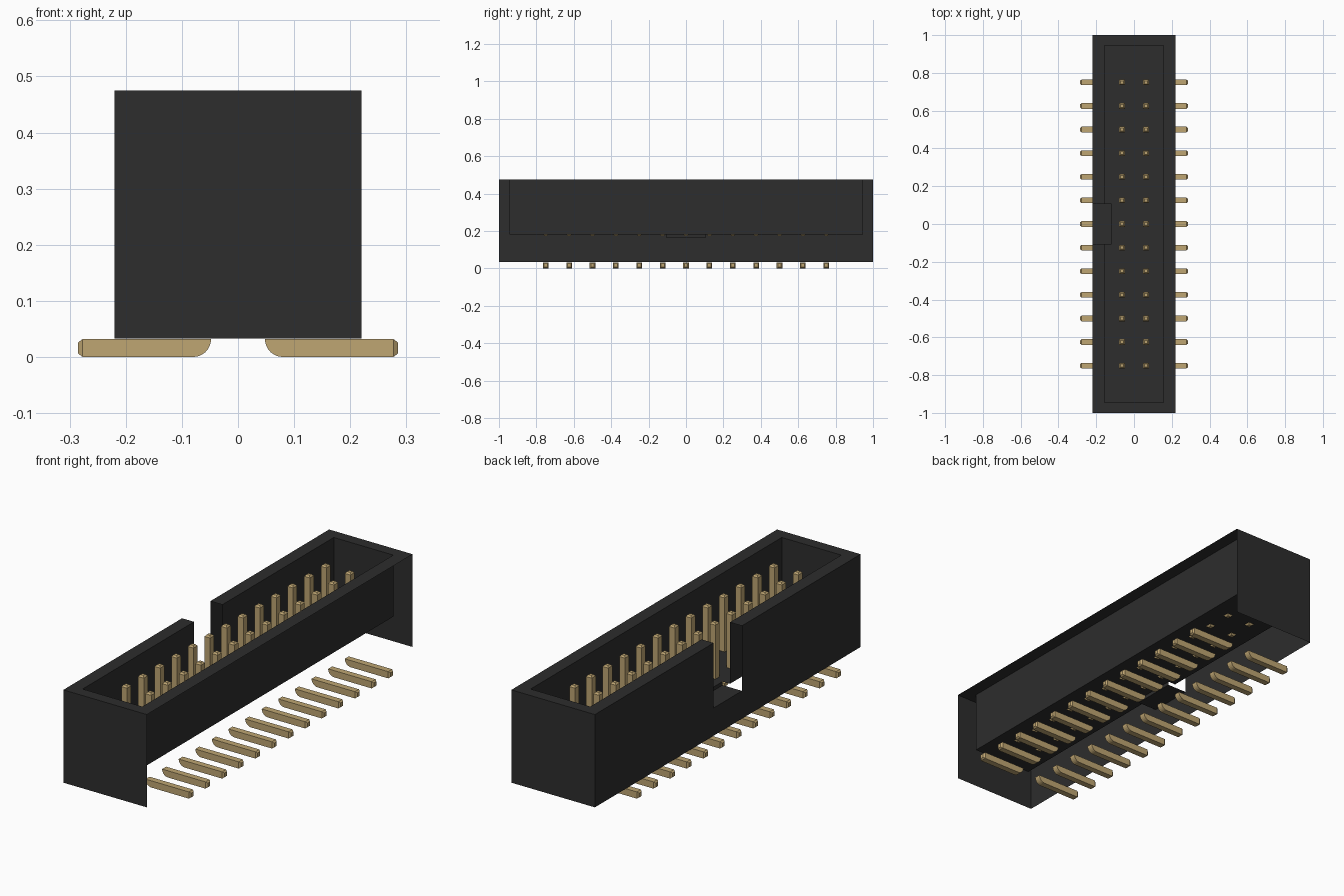
import bpy, bmesh, math
from mathutils import Vector

if "Cube" in bpy.data.objects:
    bpy.data.objects.remove(bpy.data.objects["Cube"], do_unlink=True)


def material(name, rgb, rough):
    m = bpy.data.materials.new(name)
    m.use_nodes = True
    m.diffuse_color = (*rgb, 1)
    bsdf = m.node_tree.nodes["Principled BSDF"]
    bsdf.inputs["Base Color"].default_value = (*rgb, 1)
    bsdf.inputs["Roughness"].default_value = rough
    return m


black = material("black plastic", (0.026, 0.026, 0.026), 0.7)
gold = material("gold metal", (0.52, 0.38, 0.17), 0.5)


def finish(bm, name, mat):
    bmesh.ops.remove_doubles(bm, verts=bm.verts, dist=1e-5)
    mesh = bpy.data.meshes.new(name)
    bm.to_mesh(mesh)
    bm.free()
    mesh.materials.append(mat)
    obj = bpy.data.objects.new(name, mesh)
    bpy.context.collection.objects.link(obj)
    return obj


def sheet(bm, axis, pos, a, b, sign):
    """Flat rectangle across an axis, facing the given sign."""
    corners = [(a[0], b[0]), (a[1], b[0]), (a[1], b[1]), (a[0], b[1])]
    pts = []
    for p in corners:
        co = list(p)
        co.insert(axis, pos)
        pts.append(Vector(co))
    f = bm.faces.new([bm.verts.new(p) for p in pts])
    f.normal_update()
    if f.normal[axis] * sign < 0:
        f.normal_flip()


# Housing: an open sheet shell with a pocket and a key notch in one long wall
X, Y, TOP, BASE = 0.22, 1.0, 0.475, 0.033
IX, IY, FLOOR = 0.157, 0.945, 0.182
NX, NY, NZ = -0.118, 0.107, 0.165

bm = bmesh.new()
for s in (-1, 1):
    ends = sorted((s * NY, s * Y))
    inner = sorted((s * NY, s * IY))
    sheet(bm, 1, s * Y, (-X, X), (BASE, TOP), s)             # outer end
    sheet(bm, 1, s * IY, (-IX, IX), (FLOOR, TOP), -s)        # inner end
    sheet(bm, 2, TOP, (-IX, IX), sorted((s * IY, s * Y)), 1)  # end rim
    sheet(bm, 0, -X, ends, (BASE, TOP), -1)                  # notched wall
    sheet(bm, 0, -IX, inner, (FLOOR, TOP), 1)
    sheet(bm, 2, TOP, (-X, -IX), ends, 1)
    sheet(bm, 2, FLOOR, (-IX, NX), inner, 1)
sheet(bm, 0, -X, (-NY, NY), (BASE, NZ), -1)   # wall under notch
sheet(bm, 2, NZ, (-X, NX), (-NY, NY), 1)      # notch floor
sheet(bm, 0, NX, (-NY, NY), (NZ, FLOOR), -1)  # notch step
sheet(bm, 2, FLOOR, (NX, IX), (-IY, IY), 1)   # pocket floor
sheet(bm, 0, IX, (-IY, IY), (FLOOR, TOP), -1)  # plain wall
sheet(bm, 2, TOP, (IX, X), (-Y, Y), 1)
finish(bm, "housing", black)


def loft(bm, rings):
    """Closed solid through rings of equal length."""
    loops = [[bm.verts.new(p) for p in ring] for ring in rings]
    n = len(loops[0])
    for lo, hi in zip(loops, loops[1:]):
        for i in range(n):
            j = (i + 1) % n
            bm.faces.new((lo[i], lo[j], hi[j], hi[i]))
    bm.faces.new(loops[0][::-1])
    bm.faces.new(loops[-1])


# Contact post: square bar with tapered tips
def post(bm, x, y):
    w, t = 0.015, 0.008
    rings = []
    for z, r in ((FLOOR - t, t), (FLOOR, w), (0.439, w), (0.447, t)):
        rings.append([(x + a * r, y + b * r, z)
                      for a, b in ((-1, -1), (1, -1), (1, 1), (-1, 1))])
    loft(bm, rings)


# Solder foot: flat bar, rounded under its inner end, tapered outer end
def foot(bm, side, y):
    w, h, x0, x1, c = 0.015, BASE - 0.001, 0.048, 0.285, 0.008
    rings = []
    for k in range(7):
        a = math.radians(5 + 85 * k / 6)
        rings.append((x0 + h * (1 - math.cos(a)), h * (1 - math.sin(a)), h, w))
    rings += [(x1 - c, 0, h, w), (x1, 0.006, h - 0.006, w - 0.006)]
    loft(bm, [[(side * x, y - d, lo), (side * x, y + d, lo),
               (side * x, y + d, hi), (side * x, y - d, hi)]
              for x, lo, hi, d in rings])


posts, feet = bmesh.new(), bmesh.new()
for i in range(13):
    y = (i - 6) * 0.125
    for side in (-1, 1):
        post(posts, side * 0.0635, y)
        foot(feet, side, y)
for bm, name in ((posts, "contact_posts"), (feet, "solder_feet")):
    bmesh.ops.recalc_face_normals(bm, faces=bm.faces)
    finish(bm, name, gold)
